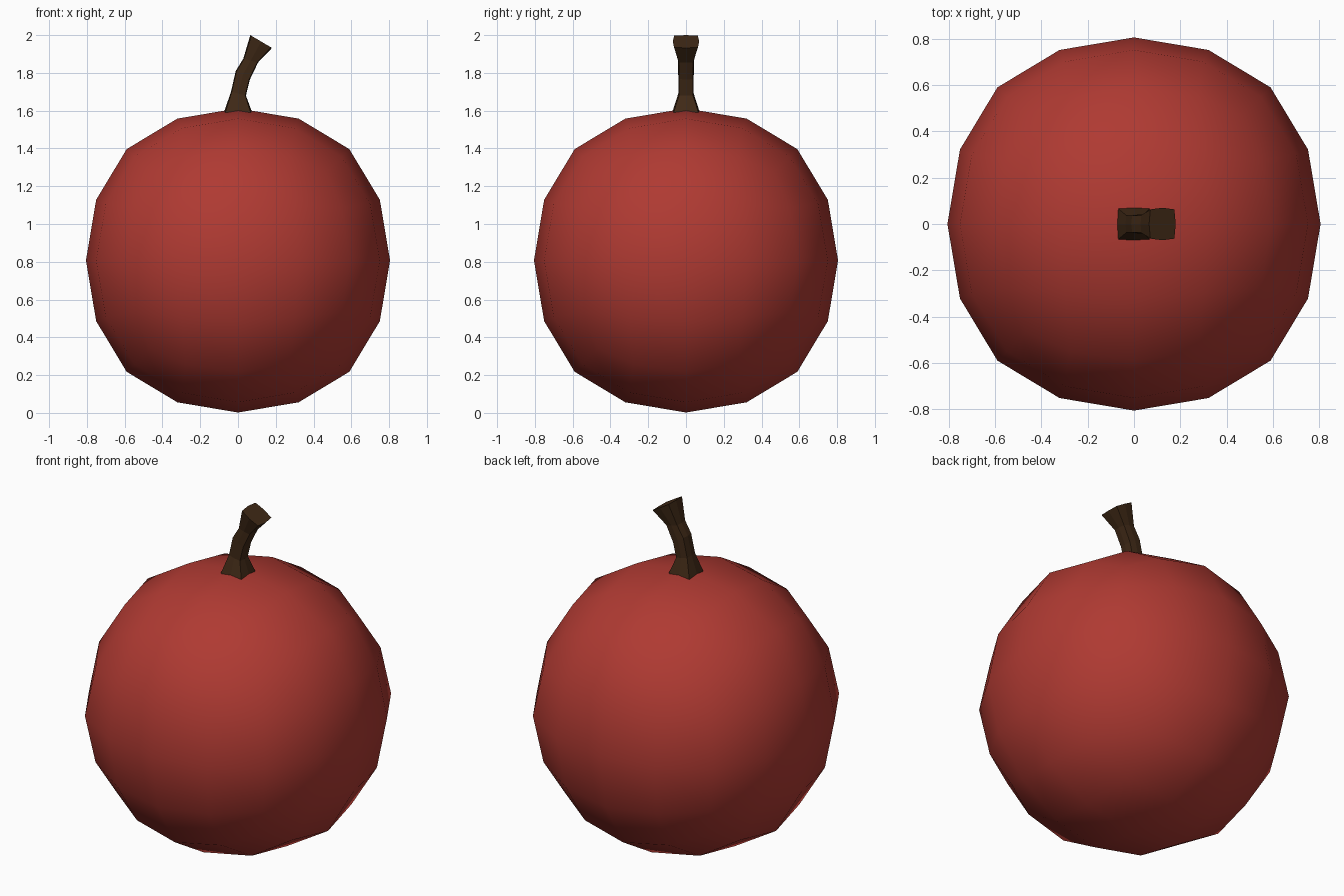
import bpy, bmesh
from mathutils import Vector

if "Cube" in bpy.data.objects:
    bpy.data.objects.remove(bpy.data.objects["Cube"])


def material(name, rgb):
    m = bpy.data.materials.new(name)
    m.diffuse_color = (*rgb, 1)
    m.use_nodes = True
    m.node_tree.nodes["Principled BSDF"].inputs["Base Color"].default_value = m.diffuse_color
    return m


red = material("deep_red", (0.43, 0.042, 0.032))
brown = material("dark_brown", (0.05, 0.022, 0.008))

# Round fruit body: a subdivided cube, slightly boxy sphere
bpy.ops.mesh.primitive_cube_add(size=1.8326, location=(0, 0, 0.807))
body = bpy.context.object
body.name = "fruit_body"
body.data.materials.append(red)
sub = body.modifiers.new("round", 'SUBSURF')
sub.levels = sub.render_levels = 2
sub.use_limit_surface = False
bpy.ops.object.modifier_apply(modifier=sub.name)
bpy.ops.object.shade_smooth()

# Stem rings: left (x, z), right (x, z), half width in y
rings = [
    ((-0.075, 1.59), (0.075, 1.59), 0.073),
    ((-0.037, 1.70), (0.042, 1.68), 0.041),
    ((-0.012, 1.81), (0.063, 1.765), 0.041),
    ((0.028, 1.875), (0.106, 1.855), 0.042),
    ((0.065, 2.00), (0.180, 1.932), 0.070),
]
# Slightly rounded square cross-section
section = [(1, 0), (0.9, 0.9), (0, 1), (-0.9, 0.9),
           (-1, 0), (-0.9, -0.9), (0, -1), (0.9, -0.9)]

bm = bmesh.new()
loops = []
for left, right, hw in rings:
    a, b = Vector((left[0], 0, left[1])), Vector((right[0], 0, right[1]))
    mid, half = (a + b) / 2, (b - a) / 2
    loops.append([bm.verts.new(mid + half * u + Vector((0, hw * v, 0)))
                  for u, v in section])
n = len(section)
for low, high in zip(loops, loops[1:]):
    for i in range(n):
        j = (i + 1) % n
        bm.faces.new((low[i], low[j], high[j], high[i]))
bm.faces.new(loops[0][::-1])
bm.faces.new(loops[-1])
bmesh.ops.recalc_face_normals(bm, faces=bm.faces)
mesh = bpy.data.meshes.new("stem")
bm.to_mesh(mesh)
bm.free()
mesh.materials.append(brown)
stem = bpy.data.objects.new("stem", mesh)
bpy.context.collection.objects.link(stem)
